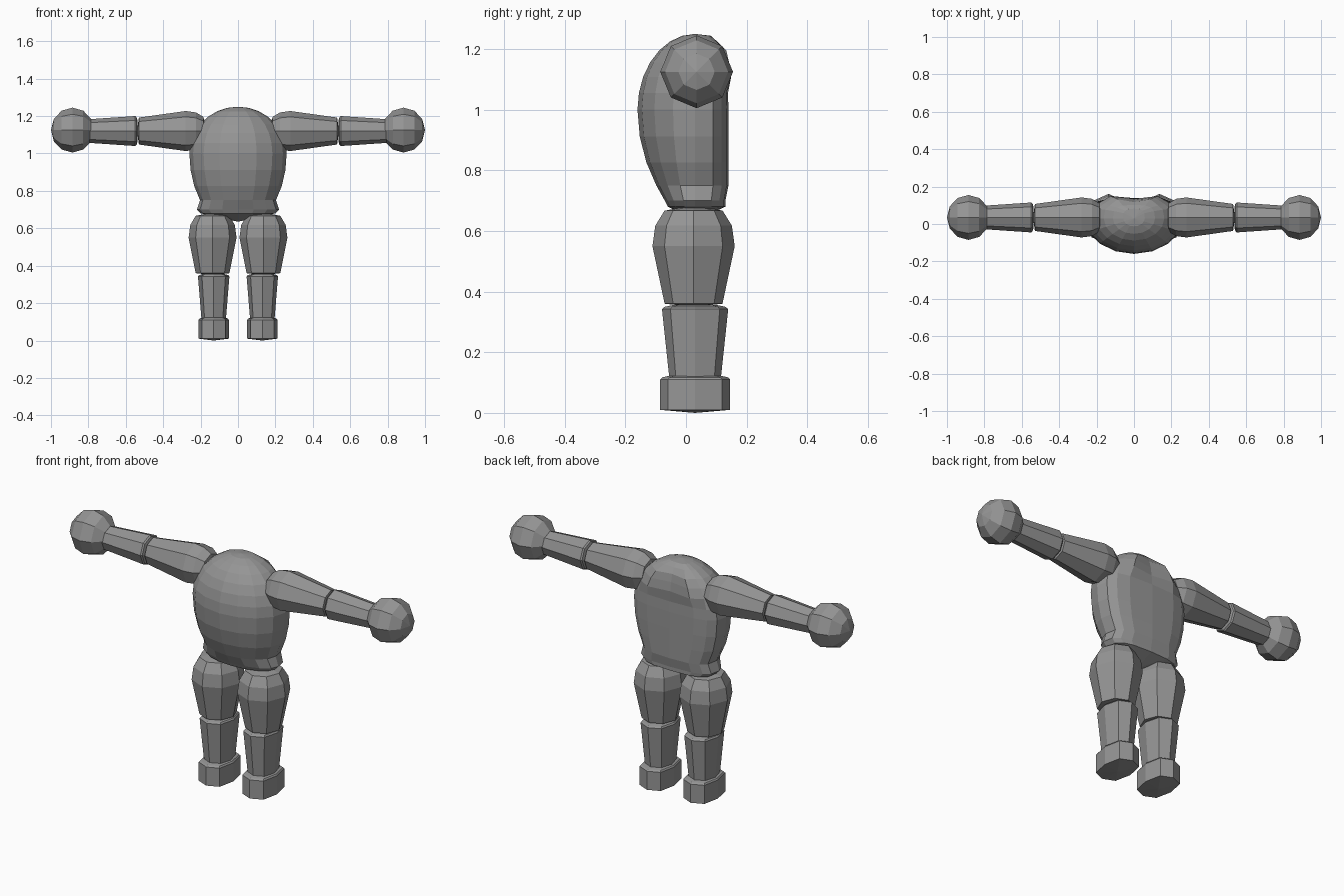
import bpy, bmesh
from math import cos, sin, pi, copysign

cube = bpy.data.objects.get("Cube")
if cube:
    bpy.data.objects.remove(cube, do_unlink=True)

grey = bpy.data.materials.new("plain grey")
grey.use_nodes = True
colour = (0.3, 0.3, 0.3, 1)
grey.diffuse_color = colour
shader = grey.node_tree.nodes["Principled BSDF"]
shader.inputs["Base Color"].default_value = colour

# Shared centre lines of the limbs
LIMB_Y = 0.03
ARM_Z = 1.12
LEG_X = 0.13


def rounded(value, power):
    """Superellipse coordinate: powers below one make a boxier outline."""
    return copysign(abs(value) ** power, value)


def loft(name, rings, along="z", sides=8, front_power=1, back_power=1):
    """Skin rings of (position, centre, half width, front reach, back reach)."""
    bm = bmesh.new()
    loops = []
    for position, centre, width, front, back in rings:
        loop = []
        for i in range(sides):
            angle = 2 * pi * i / sides
            is_back = sin(angle) > 0
            power = back_power if is_back else front_power
            reach = back if is_back else front
            across = centre[0] + width * rounded(cos(angle), power)
            depth = centre[1] + reach * rounded(sin(angle), power)
            point = (across, depth, position) if along == "z" else (position, across, depth)
            loop.append(bm.verts.new(point))
        loops.append(loop)
    for lower, upper in zip(loops, loops[1:]):
        for i in range(sides):
            following = (i + 1) % sides
            bm.faces.new((lower[i], lower[following], upper[following], upper[i]))
    # Close the pointed ends
    bmesh.ops.remove_doubles(bm, verts=bm.verts, dist=0.0005)
    bmesh.ops.recalc_face_normals(bm, faces=bm.faces)
    mesh = bpy.data.meshes.new(name)
    bm.to_mesh(mesh)
    bm.free()
    mesh.materials.append(grey)
    obj = bpy.data.objects.new(name, mesh)
    bpy.context.collection.objects.link(obj)
    return obj


def mirror(obj):
    """Copy a left part to the right side."""
    modifier = obj.modifiers.new("Mirror", "MIRROR")
    modifier.use_mirror_merge = False


def segment(name, along, centre, start, end, dome, start_radius, end_radius,
            stretch=1.0, power=1.0):
    """Tapered limb piece with a domed start and a shallow pointed end."""
    direction = copysign(1, end - start)
    profile = []
    for step in range(4):
        angle = step * pi / 6
        position = start + direction * dome * (1 - cos(angle))
        profile.append((position, start_radius * sin(angle) ** 0.5))
    profile.append((end, end_radius))
    profile.append((end + direction * 0.01, 0))
    rings = [(position, centre, radius, radius * stretch, radius * stretch)
             for position, radius in profile]
    mirror(loft(name, rings, along, front_power=power, back_power=power))


# Torso: pointed underside and flared hem, then an egg-shaped belly and shoulders
middle = (0, LIMB_Y)
torso_rings = [(0.635, middle, 0, 0, 0),
               (0.68, middle, 0.2, 0.09, 0.1),
               (0.7, middle, 0.22, 0.1, 0.1)]
for step in range(-3, 8):
    angle = step * pi / 14
    swell = max(cos(angle), 0)
    if step < 0:
        height, front, back = 0.4, swell ** 1.6, 1
    else:
        height, front, back = 0.25, swell, swell ** 0.5
    torso_rings.append((1 + height * sin(angle), middle, 0.26 * swell,
                        0.19 * front, 0.11 * back))
torso = loft("torso", torso_rings, sides=16, back_power=0.65)

# Shoulder blades stand out from the upper back
for vertex in torso.data.vertices:
    x, y, z = vertex.co
    if 1.1 < z < 1.2 and 0.05 < abs(x) < 0.15 and y > 0.1:
        vertex.co.y += 0.02

# Arms
arm_centre = (LIMB_Y + 0.005, ARM_Z)
segment("upper_arm", "x", arm_centre, start=0.17, end=0.53, dome=0.11,
        start_radius=0.107, end_radius=0.072)
segment("forearm", "x", arm_centre, start=0.535, end=0.8, dome=0.015,
        start_radius=0.08, end_radius=0.063)

# Hands: faceted balls
hand_centre = (LIMB_Y + 0.005, ARM_Z + 0.005)
hand_rings = []
for step in range(7):
    angle = step * pi / 6
    radius = 0.12 * sin(angle)
    hand_rings.append((0.885 - 0.115 * cos(angle), hand_centre, radius, radius, radius))
mirror(loft("hand", hand_rings, along="x"))

# Legs
leg_centre = (LEG_X, LIMB_Y)
segment("thigh", "z", (LEG_X + 0.006, LIMB_Y - 0.005), start=0.685, end=0.36, dome=0.135,
        start_radius=0.128, end_radius=0.09, stretch=1.06)
segment("calf", "z", leg_centre, start=0.357, end=0.11, dome=0.015,
        start_radius=0.084, end_radius=0.065, stretch=1.3, power=0.85)
segment("foot", "z", leg_centre, start=0.125, end=0.01, dome=0.015,
        start_radius=0.081, end_radius=0.081, stretch=1.43, power=0.75)
